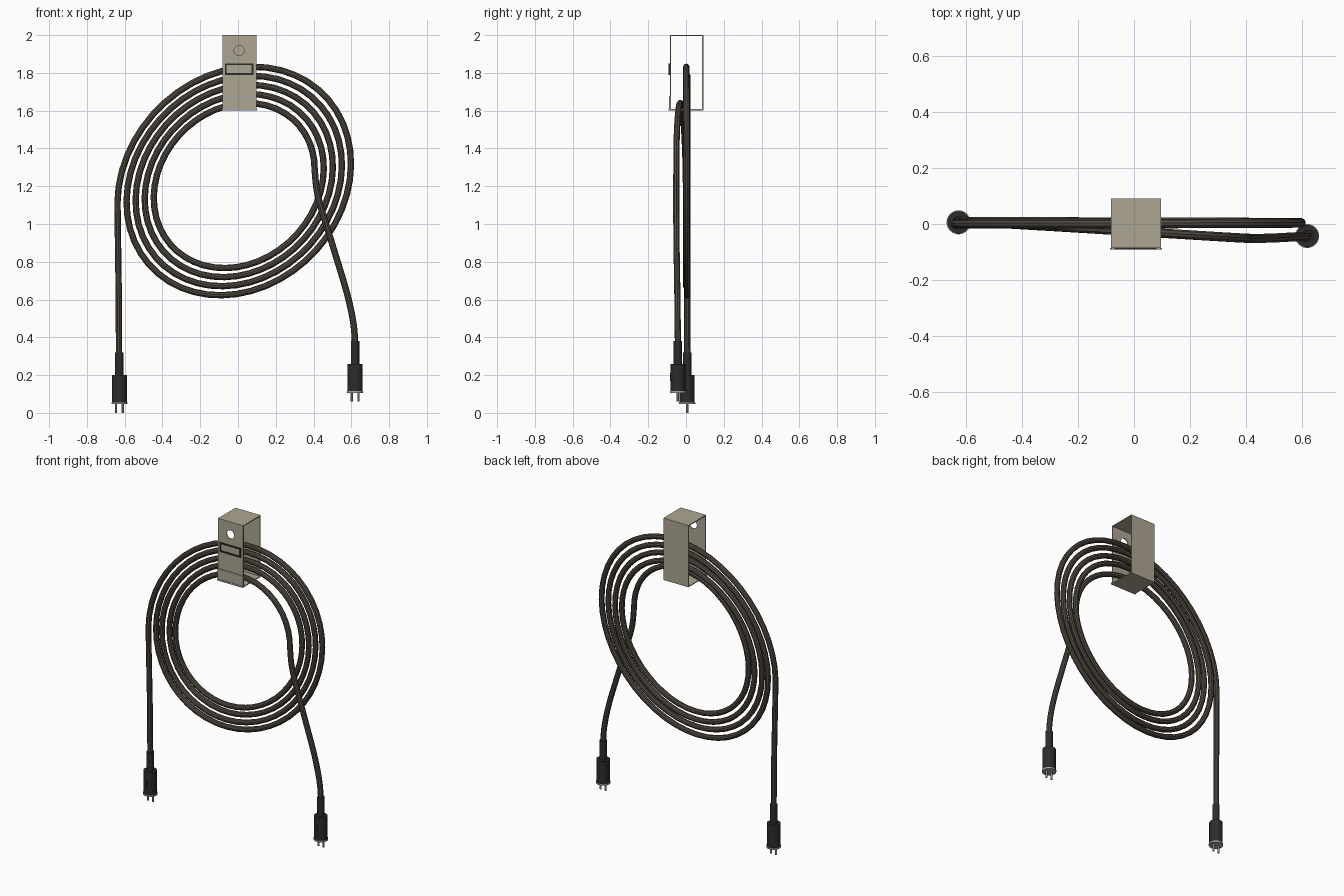
import bpy
from math import sin, cos, pi
from mathutils import Vector

if "Cube" in bpy.data.objects:
    bpy.data.objects.remove(bpy.data.objects["Cube"])


def material(name, rgb):
    m = bpy.data.materials.new(name)
    m.diffuse_color = (*rgb, 1)
    m.use_nodes = True
    m.node_tree.nodes["Principled BSDF"].inputs["Base Color"].default_value = m.diffuse_color
    return m


TAN = material("tan_strap", (0.42, 0.38, 0.29))
CABLE = material("cable_brown", (0.085, 0.07, 0.055))
BLACK = material("plug_black", (0.025, 0.025, 0.025))
METAL = material("pin_metal", (0.4, 0.4, 0.4))


def box(name, lo, hi, mat):
    lo, hi = Vector(lo), Vector(hi)
    bpy.ops.mesh.primitive_cube_add(size=1, location=(lo + hi) / 2)
    o = bpy.context.object
    o.name = name
    o.scale = hi - lo
    bpy.ops.object.transform_apply(location=False, rotation=False, scale=True)
    o.data.materials.append(mat)
    return o


def cylinder(name, r, x, y, z0, z1, mat, sides=24):
    bpy.ops.mesh.primitive_cylinder_add(vertices=sides, radius=r, depth=z1 - z0,
                                        location=(x, y, (z0 + z1) / 2))
    o = bpy.context.object
    o.name = name
    o.data.materials.append(mat)
    bpy.ops.object.shade_smooth_by_angle()
    return o


def smooth_path(pts, steps=6):
    """Catmull-Rom samples between the inner points."""
    out = []
    for a, b, c, d in zip(pts, pts[1:], pts[2:], pts[3:]):
        for i in range(steps):
            t = i / steps
            out.append(0.5 * (2 * b + (c - a) * t + (2 * a - 5 * b + 4 * c - d) * t * t
                              + (3 * b - a - 3 * c + d) * t ** 3))
    return out + [pts[-2]]


# Cable: left lead, elliptical inward spiral, tail crossing in front
SEG, TURNS, CX, CZ = 48, 4.5, -0.008, 1.2155
path = [Vector((-0.63, 0.007, 0.3)), Vector((-0.631, 0.006, 0.6)),
        Vector((-0.636, 0.002, 0.95))]
for i in range(int(SEG * TURNS) + 1):
    t = i / SEG
    a, h = 2 * pi * t, 0.63 - 0.048 * t
    y = 0.004 - 0.004 * cos(pi * t)
    if t > 4:
        y -= 0.055 * (1 - cos((t - 4) * 2 * pi)) / 2
    path.append(Vector((CX - h * cos(a), y, CZ + h * sin(a - 0.16))))
tail = [path[-3], path[-1]] + [Vector(p) for p in (
    (0.425, -0.052, 1.14), (0.50, -0.05, 0.89), (0.575, -0.046, 0.64),
    (0.61, -0.044, 0.48), (0.62, -0.043, 0.36), (0.62, -0.043, 0.25))]
path += smooth_path(tail)[1:]

curve = bpy.data.curves.new("coiled_cable", "CURVE")
curve.dimensions = "3D"
curve.bevel_depth = 0.017
curve.bevel_resolution = 3
curve.use_fill_caps = True
spline = curve.splines.new("POLY")
spline.points.add(len(path) - 1)
for p, co in zip(spline.points, path):
    p.co = (*co, 1)
    p.radius = 1
curve.materials.append(CABLE)
cable = bpy.data.objects.new("coiled_cable", curve)
bpy.context.collection.objects.link(cable)
bpy.ops.object.select_all(action="DESELECT")
cable.select_set(True)
bpy.context.view_layer.objects.active = cable
bpy.ops.object.convert(target="MESH")
bpy.ops.object.shade_smooth_by_angle()

# Plugs: strain relief, body, face plate, grip ridges, two pins
for side, x, y, z in (("left", -0.628, 0.006, 0.0), ("right", 0.62, -0.043, 0.06)):
    cylinder(side + "_strain_relief", 0.022, x, y, z + 0.2, z + 0.32, BLACK)
    cylinder(side + "_plug_body", 0.04, x, y, z + 0.054, z + 0.2, BLACK)
    cylinder(side + "_plug_face", 0.043, x, y, z + 0.046, z + 0.055, METAL)
    box(side + "_grip_ridge", (x - 0.003, y - 0.043, z + 0.11),
        (x + 0.003, y - 0.035, z + 0.15), BLACK)
    for k in (-1, 1):
        cylinder(f"{side}_pin_{k}", 0.006, x + k * 0.018, y, z, z + 0.047, METAL, 12)

# Hanging strap: rectangular band open at the sides
X0, X1, Y0, Y1, Z0, Z1, W = -0.082, 0.097, -0.086, 0.092, 1.602, 2.0, 0.006
front = box("strap_front", (X0, Y0, Z0), (X1, Y0 + W, Z1), TAN)
box("strap_back", (X0, Y1 - W, Z0), (X1, Y1, Z1), TAN)
box("strap_top", (X0, Y0 + W, Z1 - W), (X1, Y1 - W, Z1), TAN)
box("strap_bottom", (X0, Y0 + W, Z0), (X1, Y1 - W, Z0 + W), TAN)
box("strap_flap", (X0, -0.089, 1.61), (X1, Y0, 1.678), TAN)
box("strap_flap_edge", (X0, -0.091, 1.672), (X1, Y0, 1.678), METAL)
box("strap_lip", (X0 - 0.004, -0.092, 1.602), (X1 + 0.004, Y0, 1.612), METAL)

# Hanging hole through the front plate
cutter = cylinder("hole_cutter", 0.027, 0.006, Y0, 1.89, 1.95, TAN, 32)
cutter.location.z = 1.918
cutter.rotation_euler.x = pi / 2
cutter.hide_render = True
mod = front.modifiers.new("hole", "BOOLEAN")
mod.object = cutter
mod.solver = "EXACT"
bpy.context.view_layer.objects.active = front
bpy.ops.object.modifier_apply(modifier="hole")
bpy.data.objects.remove(cutter)

# Dark label frame
A, B, C, D, T = -0.069, 0.081, 1.79, 1.851, 0.009
for n, lo, hi in (("low", (A, C), (B, C + T)), ("high", (A, D - T), (B, D)),
                  ("left", (A, C + T), (A + T, D - T)), ("right", (B - T, C + T), (B, D - T))):
    box("label_frame_" + n, (lo[0], -0.092, lo[1]), (hi[0], Y0, hi[1]), BLACK)
